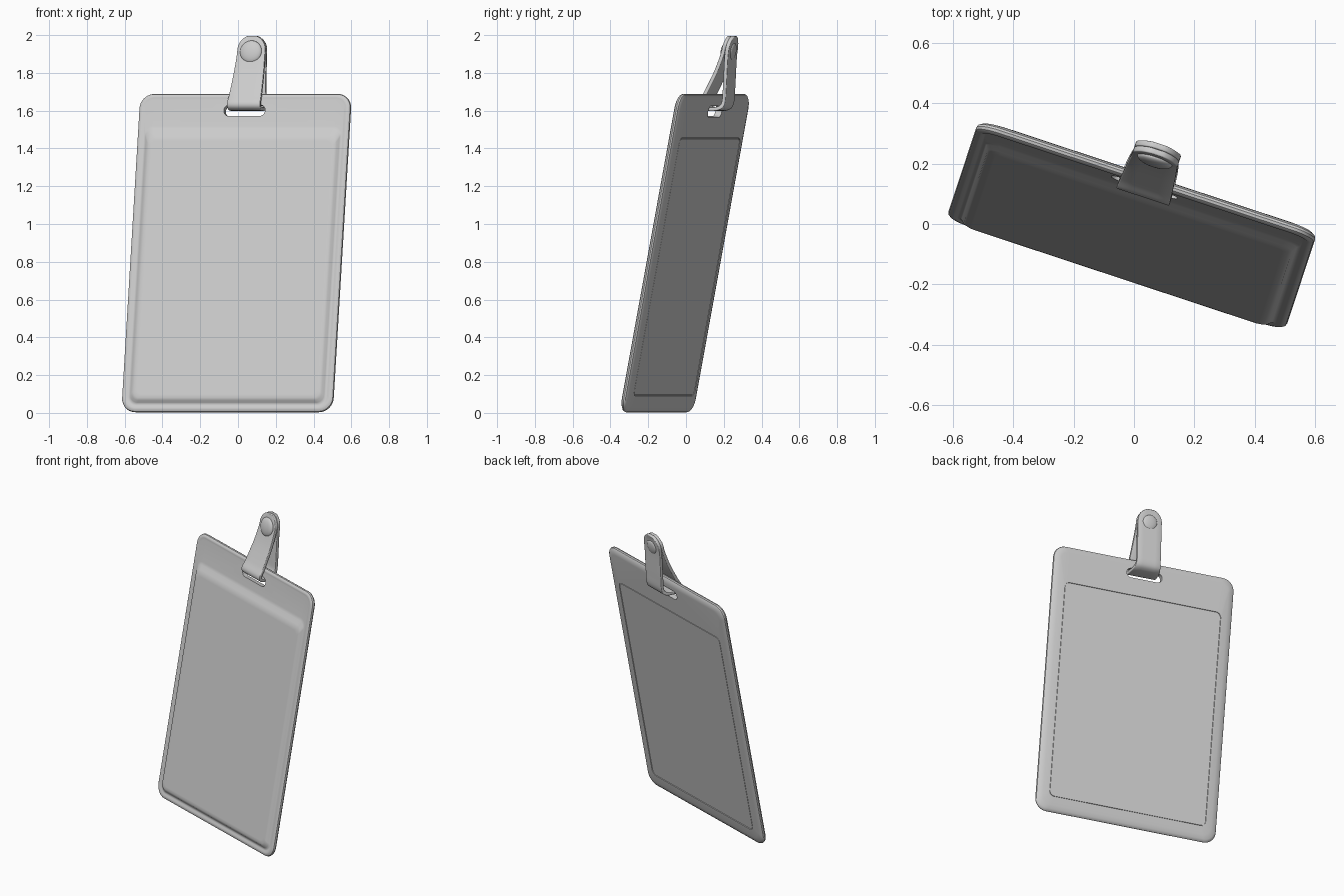
import bpy, bmesh, math
from mathutils import Matrix, Vector

if "Cube" in bpy.data.objects:
    bpy.data.objects.remove(bpy.data.objects["Cube"])

TURN = Matrix.Rotation(math.radians(-18.3), 4, 'Z')
LEAN = Matrix.Rotation(math.radians(-10.8), 4, 'X')
PLATE_M = Matrix.Translation((-0.057, -0.155, 0.003)) @ TURN @ LEAN
STRAP_M = Matrix.Translation((0.043, 0.133, 0)) @ TURN


def finish(name, bm, matrix):
    bmesh.ops.recalc_face_normals(bm, faces=bm.faces)
    me = bpy.data.meshes.new(name)
    bm.to_mesh(me)
    bm.free()
    ob = bpy.data.objects.new(name, me)
    bpy.context.collection.objects.link(ob)
    ob.matrix_world = matrix
    return ob


def smooth(ob, angle=35):
    bpy.ops.object.select_all(action='DESELECT')
    ob.select_set(True)
    bpy.context.view_layer.objects.active = ob
    bpy.ops.object.shade_smooth_by_angle(angle=math.radians(angle))


def loft(name, rings, seg=10):
    """Stack rounded rectangles: half width, bottom, top, corner radius, depth."""
    bm = bmesh.new()
    loops = []
    for hw, z0, z1, r, y in rings:
        loop = []
        for i, (cx, cz) in enumerate([(hw - r, z1 - r), (r - hw, z1 - r),
                                      (r - hw, z0 + r), (hw - r, z0 + r)]):
            for k in range(seg + 1):
                a = math.pi / 2 * (i + k / seg)
                loop.append(bm.verts.new((cx + r * math.cos(a), y, cz + r * math.sin(a))))
        loops.append(loop)
    n = len(loops[0])
    for a, b in zip(loops, loops[1:]):
        for i in range(n):
            bm.faces.new((a[i], a[(i + 1) % n], b[(i + 1) % n], b[i]))
    bm.faces.new(loops[0])
    bm.faces.new(loops[-1])
    return finish(name, bm, PLATE_M)


# Badge holder: flat back window, soft rim, raised front pocket
holder = loft("badge_holder", [
    (0.507, 0.098, 1.477, 0.030, 0.021),
    (0.508, 0.097, 1.478, 0.031, 0.018),
    (0.511, 0.094, 1.481, 0.034, 0.018),
    (0.512, 0.093, 1.482, 0.035, 0.022),
    (0.550, 0.042, 1.675, 0.055, 0.020),
    (0.575, 0.016, 1.700, 0.065, 0.014),
    (0.587, 0.004, 1.712, 0.075, 0.006),
    (0.590, 0.000, 1.715, 0.078, -0.002),
    (0.587, 0.003, 1.712, 0.075, -0.011),
    (0.578, 0.012, 1.703, 0.068, -0.017),
    (0.567, 0.023, 1.692, 0.060, -0.018),
    (0.557, 0.033, 1.682, 0.052, -0.014),
    (0.548, 0.042, 1.540, 0.045, -0.014),
    (0.540, 0.050, 1.520, 0.042, -0.018),
    (0.530, 0.060, 1.495, 0.040, -0.029),
    (0.518, 0.072, 1.475, 0.036, -0.034),
    (0.500, 0.090, 1.455, 0.030, -0.036)])

# Slot for the strap
cutter = loft("slot_cutter", [(0.115, 1.594, 1.654, 0.0299, -0.1),
                              (0.115, 1.594, 1.654, 0.0299, 0.1)])
cutter.hide_render = True
cutter.hide_set(True)
cut = holder.modifiers.new("slot", 'BOOLEAN')
cut.operation, cut.solver, cut.object = 'DIFFERENCE', 'EXACT', cutter
smooth(holder)
wn = holder.modifiers.new("normals", 'WEIGHTED_NORMAL')
wn.keep_sharp = True


def spline(pts, steps=10):
    """Smooth curve through (depth, height, half width) points."""
    p = [Vector(q) for q in pts]
    p = [2 * p[0] - p[1]] + p + [2 * p[-1] - p[-2]]
    out = []
    for a, b, c, d in zip(p, p[1:], p[2:], p[3:]):
        for k in range(steps):
            t = k / steps
            out.append(0.5 * (2 * b + (c - a) * t + (2 * a - 5 * b + 4 * c - d) * t * t
                              + (3 * b - a - 3 * c + d) * t ** 3))
    return out + [p[-2]]


# Strap: one band folded through the slot, with rounded ends meeting at the top
R = 0.078
path = spline([(0.110, 1.995, R), (0.100, 1.955, R), (0.088, 1.900, R), (0.050, 1.800, 0.083),
               (-0.005, 1.690, 0.089), (-0.035, 1.640, 0.092), (-0.026, 1.616, 0.092),
               (0.010, 1.609, 0.091), (0.065, 1.612, 0.085), (0.092, 1.640, R),
               (0.100, 1.720, R), (0.109, 1.880, R), (0.120, 1.955, R), (0.130, 1.995, R)])
bm = bmesh.new()
rows = []
for d, z, hw in path:
    s = max(1.9975 - z, 0.0)
    if s < R:
        hw = max(math.sqrt(R * R - (R - s) ** 2), 0.012)
    rows.append([bm.verts.new((hw * k / 2, d, z)) for k in range(-2, 3)])
for a, b in zip(rows, rows[1:]):
    for i in range(4):
        bm.faces.new((a[i], a[i + 1], b[i + 1], b[i]))
strap = finish("strap", bm, STRAP_M)
sol = strap.modifiers.new("thickness", 'SOLIDIFY')
sol.thickness, sol.offset = 0.02, 0
bev = strap.modifiers.new("soft_edge", 'BEVEL')
bev.width, bev.segments, bev.limit_method = 0.004, 2, 'ANGLE'
bev.angle_limit = math.radians(50)
smooth(strap)


# Snap button: domed cap in front, flatter cap behind
def cap(name, radius, bulge, loc):
    bm = bmesh.new()
    bmesh.ops.create_uvsphere(bm, u_segments=40, v_segments=16, radius=1)
    bmesh.ops.scale(bm, vec=(radius, radius, bulge), verts=bm.verts)
    bmesh.ops.rotate(bm, matrix=Matrix.Rotation(math.pi / 2, 3, 'X'), verts=bm.verts)
    smooth(finish(name, bm, STRAP_M @ Matrix.Translation(loc) @ LEAN), 60)


cap("snap_front", 0.060, 0.020, (0, 0.081, 1.912))
cap("snap_back", 0.046, 0.012, (0, 0.121, 1.912))
